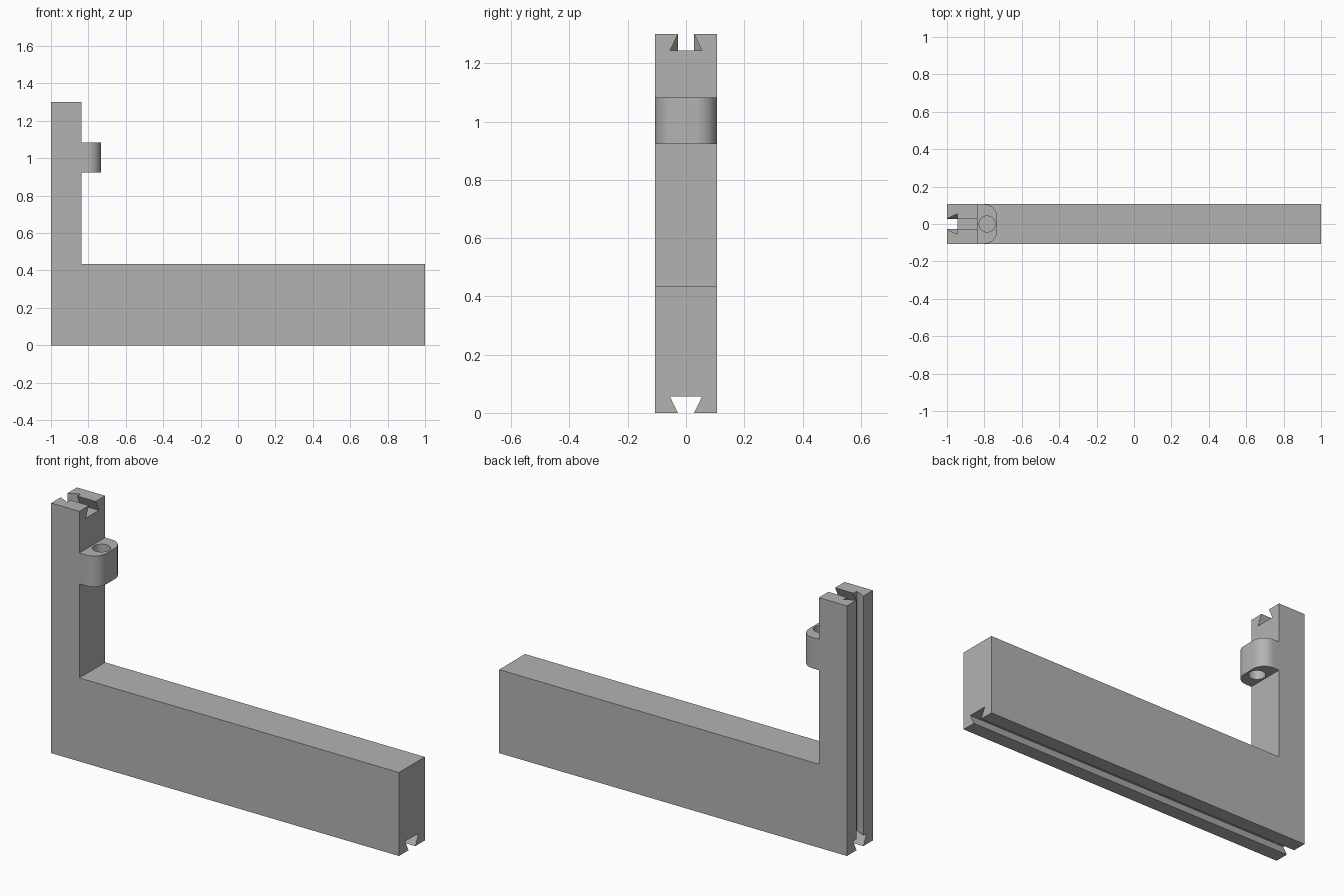
import bpy, bmesh, math
from mathutils import Vector

if "Cube" in bpy.data.objects:
    bpy.data.objects.remove(bpy.data.objects["Cube"], do_unlink=True)

WIDTH = 0.212          # thickness along y
HALF = WIDTH / 2
HEIGHT = 1.3
POST_X = -0.838        # inner face of the upright
BAR_TOP = 0.434
DEPTH = 0.056          # dovetail depth
MOUTH, ROOT = 0.028, 0.055
EXTRA = 0.02           # cutter overshoot

grey = bpy.data.materials.new("plain grey")
grey.use_nodes = True
colour = (0.45, 0.45, 0.45, 1)
grey.diffuse_color = colour
grey.node_tree.nodes["Principled BSDF"].inputs["Base Color"].default_value = colour


def prism(name, points, sweep):
    """Extrude a planar outline of 3D points along the sweep vector."""
    bm = bmesh.new()
    face = bm.faces.new([bm.verts.new(p) for p in points])
    result = bmesh.ops.extrude_face_region(bm, geom=[face])
    moved = [v for v in result["geom"] if isinstance(v, bmesh.types.BMVert)]
    bmesh.ops.translate(bm, verts=moved, vec=Vector(sweep))
    bmesh.ops.recalc_face_normals(bm, faces=bm.faces)
    mesh = bpy.data.meshes.new(name)
    bm.to_mesh(mesh)
    bm.free()
    mesh.materials.append(grey)
    obj = bpy.data.objects.new(name, mesh)
    bpy.context.collection.objects.link(obj)
    return obj


def activate(obj):
    bpy.ops.object.select_all(action='DESELECT')
    obj.select_set(True)
    bpy.context.view_layer.objects.active = obj


def cut(target, cutter):
    cutter.hide_render = True
    mod = target.modifiers.new("cut", 'BOOLEAN')
    mod.operation = 'DIFFERENCE'
    mod.solver = 'EXACT'
    mod.object = cutter
    activate(target)
    bpy.ops.object.modifier_apply(modifier=mod.name)
    bpy.data.objects.remove(cutter, do_unlink=True)


def dovetail(start, inward, sweep):
    """Dovetail cutter: start is the mouth centre, inward points into the solid."""
    start, inward = Vector(start), Vector(inward)
    flare = (ROOT - MOUTH) / DEPTH
    outer = MOUTH - flare * EXTRA
    outline = [(-outer, -EXTRA), (outer, -EXTRA), (ROOT, DEPTH), (-ROOT, DEPTH)]
    points = [start + Vector((0, y, 0)) + inward * d for y, d in outline]
    return prism("groove_cutter", points, sweep)


# L-shaped frame
outline = [(-1, 0), (1, 0), (1, BAR_TOP), (POST_X, BAR_TOP), (POST_X, HEIGHT), (-1, HEIGHT)]
frame = prism("frame", [(x, -HALF, z) for x, z in outline], (0, WIDTH, 0))

# Dovetail grooves: underside, back edge, then top of the upright
cut(frame, dovetail((-1 - EXTRA, 0, 0), (0, 0, 1), (2 + 2 * EXTRA, 0, 0)))
cut(frame, dovetail((-1, 0, DEPTH - 0.001), (1, 0, 0), (0, 0, HEIGHT)))
cut(frame, dovetail((-1 + DEPTH - 0.001, 0, HEIGHT), (0, 0, -1), (0.3, 0, 0)))

# Lug with rounded outer corners and a vertical pin hole
LUG_END, LUG_BOTTOM, LUG_TOP, ROUND = -0.732, 0.923, 1.083, 0.07
corner = [(LUG_END - ROUND + ROUND * math.sin(a), HALF - ROUND + ROUND * math.cos(a))
          for a in (math.pi / 2 * i / 12 for i in range(13))]
side = [(POST_X, HALF)] + corner
loop = side + [(x, -y) for x, y in reversed(side)]
lug = prism("pin_lug", [(x, y, LUG_BOTTOM) for x, y in loop], (0, 0, LUG_TOP - LUG_BOTTOM))

angles = [math.tau * i / 40 for i in range(40)]
hole = prism("hole_cutter",
             [(-0.785 + 0.043 * math.cos(a), 0.043 * math.sin(a), LUG_BOTTOM - EXTRA) for a in angles],
             (0, 0, LUG_TOP - LUG_BOTTOM + 2 * EXTRA))
cut(lug, hole)
activate(lug)
bpy.ops.object.shade_smooth_by_angle(angle=math.radians(30))
